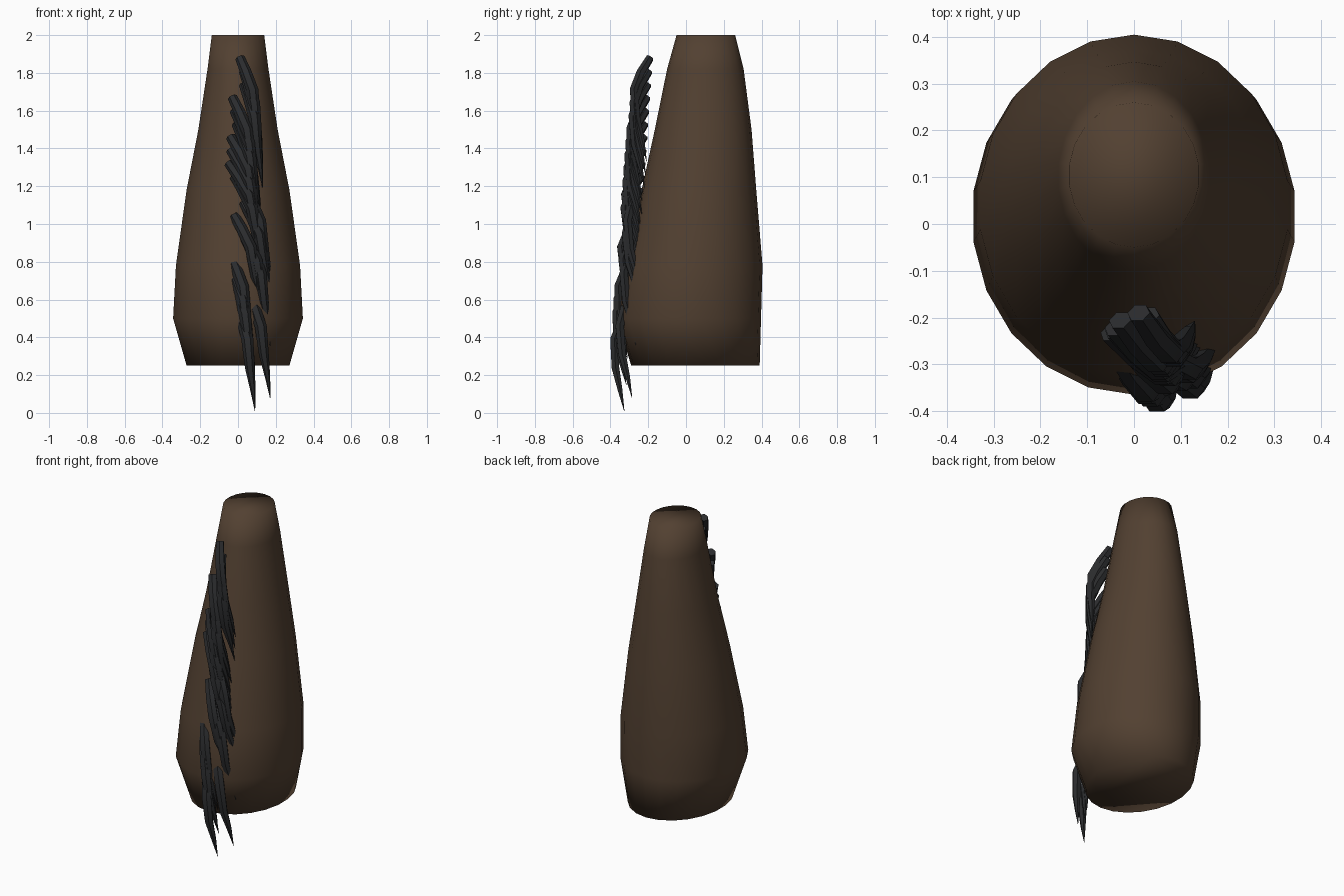
import bpy, bmesh, math
from mathutils import Vector

if "Cube" in bpy.data.objects:
    bpy.data.objects.remove(bpy.data.objects["Cube"])


def material(name, rgb):
    m = bpy.data.materials.new(name)
    m.diffuse_color = (*rgb, 1)
    m.use_nodes = True
    m.node_tree.nodes["Principled BSDF"].inputs["Base Color"].default_value = m.diffuse_color
    return m


BROWN = material("dark brown", (0.085, 0.052, 0.031))
BLACK = material("charcoal black", (0.023, 0.024, 0.026))


def loft(name, rings, mat):
    """Skin a list of equally sized point rings and cap both ends."""
    bm = bmesh.new()
    vs = [[bm.verts.new(p) for p in ring] for ring in rings]
    n = len(vs[0])
    for a, b in zip(vs, vs[1:]):
        for i in range(n):
            j = (i + 1) % n
            bm.faces.new((a[i], a[j], b[j], b[i]))
    bm.faces.new(vs[0][::-1])
    bm.faces.new(vs[-1])
    bmesh.ops.recalc_face_normals(bm, faces=bm.faces)
    for f in bm.faces:
        f.smooth = True
    me = bpy.data.meshes.new(name)
    bm.to_mesh(me)
    bm.free()
    me.materials.append(mat)
    ob = bpy.data.objects.new(name, me)
    bpy.context.collection.objects.link(ob)
    return ob


# Neck: elliptical sections (z, half width, front y, back y)
SECTIONS = [(0.25, 0.275, -0.29, 0.39), (0.50, 0.347, -0.365, 0.397),
            (0.78, 0.332, -0.325, 0.405), (1.18, 0.275, -0.235, 0.372),
            (1.50, 0.212, -0.165, 0.347), (1.82, 0.163, -0.10, 0.305),
            (2.00, 0.140, -0.05, 0.26)]
SIDES = 22
rings = []
for z, rx, y0, y1 in SECTIONS:
    cy, ry = (y0 + y1) / 2, (y1 - y0) / 2
    rings.append([(rx * math.sin(2 * math.pi * i / SIDES),
                   cy + ry * math.cos(2 * math.pi * i / SIDES), z)
                  for i in range(SIDES)])
loft("neck", rings, BROWN)

# Mane: overlapping tapered locks down the front; root x and sideways sweep
ROOTS = [0.01, 0.03, 0.03, -0.03, -0.02, -0.01, -0.04, -0.04, -0.05, -0.02,
         0.04, 0.03, -0.02, 0.01, 0.06, -0.04, -0.04, -0.03, 0.06, 0.0]
SWEEP = [0.12, 0.10, 0.10, 0.14, 0.14, 0.13, 0.17, 0.18, 0.20, 0.17,
         0.14, 0.15, 0.16, 0.16, 0.11, 0.12, 0.12, 0.12, 0.11, 0.09]
# Steps along a lock: sweep share, y offset, z drop, half width, half depth
STEPS = [(0.0, 0.0, 0.0, 0.026, 0.022), (0.28, -0.05, -0.08, 0.030, 0.025),
         (0.55, -0.088, -0.17, 0.032, 0.026), (0.70, -0.083, -0.32, 0.026, 0.023),
         (0.88, -0.062, -0.44, 0.014, 0.014), (1.0, -0.045, -0.55, 0.001, 0.001)]
for k, (x0, dx) in enumerate(zip(ROOTS, SWEEP)):
    z0, y0 = 1.88 - 0.0695 * k, -0.19 - 0.0053 * k
    pts = []
    for s, oy, oz, w, d in STEPS:
        x = x0 + dx * s
        pts.append(Vector((x, y0 + oy + 0.45 * max(0, x - 0.07), z0 + oz)))
    rings = []
    for i, p in enumerate(pts):
        t = (pts[min(i + 1, len(pts) - 1)] - pts[max(i - 1, 0)]).normalized()
        side = t.cross(Vector((0, 1, 0))).normalized()
        out = side.cross(t)
        w, d = STEPS[i][3:]
        rings.append([p + side * w * math.cos(a) + out * d * math.sin(a)
                      for a in (2 * math.pi * j / 6 for j in range(6))])
    ob = loft("mane_lock_%02d" % (k + 1), rings, BLACK)
    bpy.ops.object.select_all(action='DESELECT')
    ob.select_set(True)
    bpy.context.view_layer.objects.active = ob
    bpy.ops.object.shade_smooth_by_angle(angle=math.radians(50))
